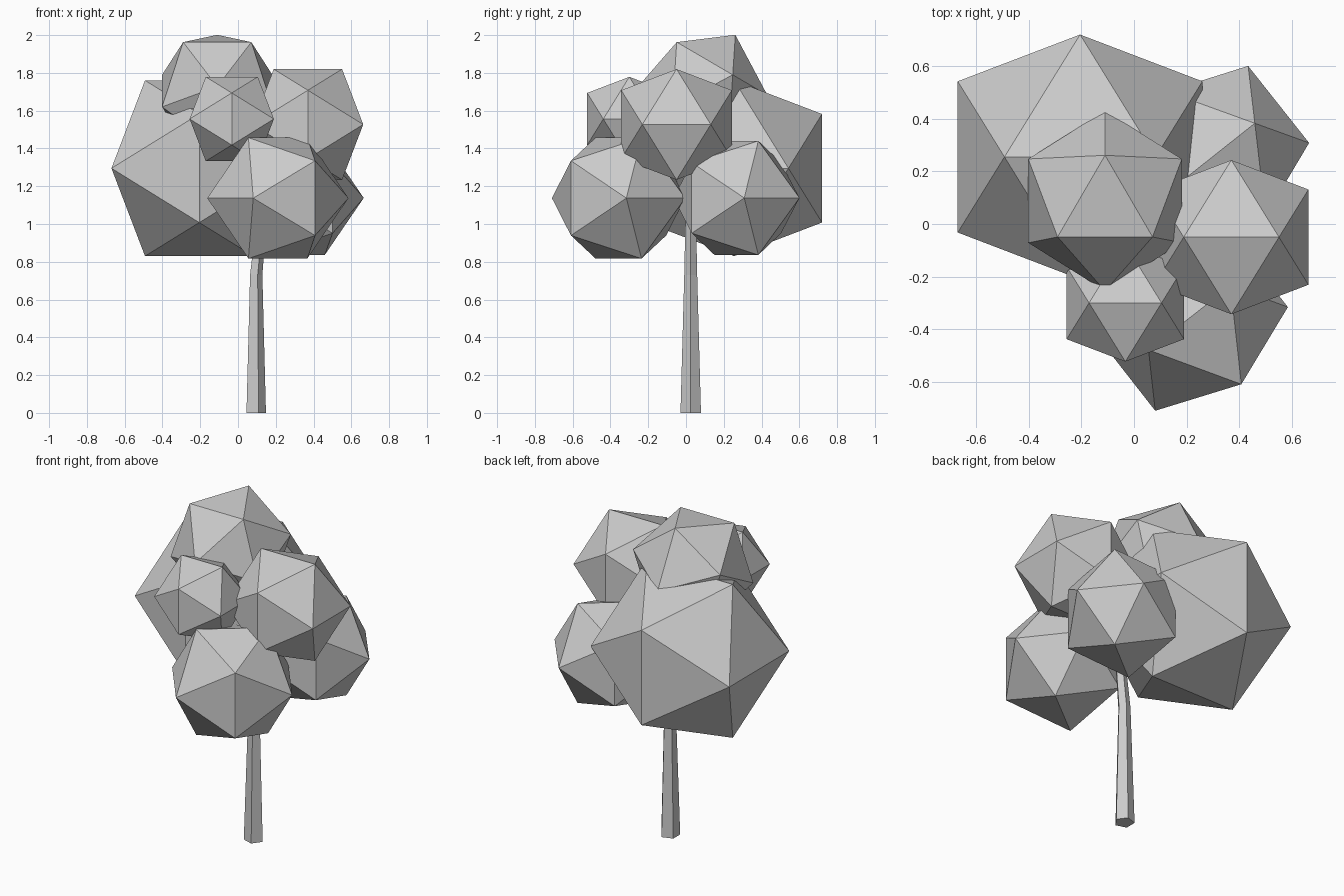
import bpy, bmesh, math
from mathutils import Matrix, Vector

if "Cube" in bpy.data.objects:
    bpy.data.objects.remove(bpy.data.objects["Cube"])

PHI = (1 + 5 ** 0.5) / 2


def make_object(name, bm):
    bmesh.ops.recalc_face_normals(bm, faces=bm.faces[:])
    mesh = bpy.data.meshes.new(name)
    bm.to_mesh(mesh)
    bm.free()
    bpy.context.collection.objects.link(bpy.data.objects.new(name, mesh))


def foliage(name, centre, half, tilt=0, turn=0):
    """Icosahedron from three crossed golden rectangles; half = half its width."""
    bm = bmesh.new()
    short = half / PHI
    rot = Matrix.Rotation(math.radians(turn), 3, 'Z') @ Matrix.Rotation(math.radians(tilt), 3, 'X')
    for s in (-short, short):
        for l in (-half, half):
            for p in ((s, 0, l), (l, s, 0), (0, l, s)):
                bm.verts.new(Vector(centre) + rot @ Vector(p))
    bmesh.ops.convex_hull(bm, input=bm.verts[:])
    make_object(name, bm)


# Leaf clumps
foliage("foliage_back_left", (-0.205, 0.255, 1.295), 0.465)
foliage("foliage_front_upper", (-0.033, -0.30, 1.556), 0.223)
foliage("foliage_right_upper", (0.37, -0.05, 1.527), 0.293)
foliage("foliage_top", (-0.11, 0.088, 1.705), 0.292, tilt=28)
foliage("foliage_front_lower", (0.211, -0.357, 1.137), 0.32, turn=38)
foliage("foliage_back_right", (0.313, 0.267, 1.138), 0.302, turn=38.4)

# Five-sided tapering trunk: (centre x, height, radius)
bm = bmesh.new()
rings = []
for cx, z, r in [(0.091, 0, 0.057), (0.093, 0.73, 0.036), (0.13, 1.1, 0.028)]:
    rings.append([bm.verts.new((cx + r * math.cos(k * math.tau / 5),
                                0.025 + r * math.sin(k * math.tau / 5), z)) for k in range(5)])
for lo, hi in zip(rings, rings[1:]):
    for k in range(5):
        n = (k + 1) % 5
        bm.faces.new((lo[k], lo[n], hi[n], hi[k]))
bm.faces.new(rings[0][::-1])
bm.faces.new(rings[-1])
make_object("trunk", bm)
